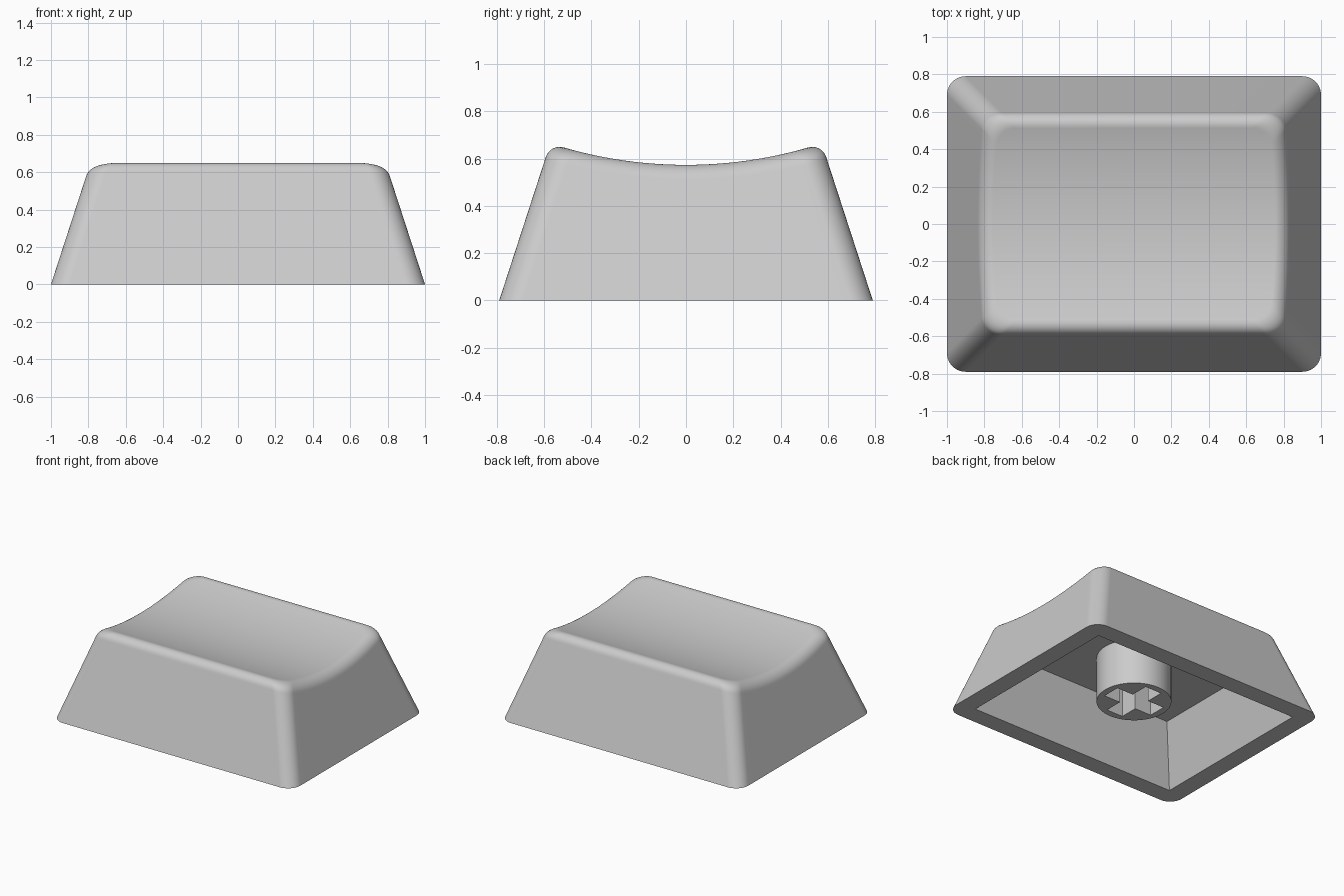
import bpy, bmesh, math

if "Cube" in bpy.data.objects:
    bpy.data.objects.remove(bpy.data.objects["Cube"])

HX, HY = 1.0, 0.79          # half size of the base
TAPER = 0.325               # inward lean of the walls per unit height
CORNER = 0.10               # radius of the upright corners
FILLET = 0.058              # setback of the top edge rounding
DISH_Z, DISH_R = 0.573, 1.85
CEILING = 0.43              # underside of the top

grey = bpy.data.materials.new("light_grey")
grey.diffuse_color = (0.6, 0.6, 0.6, 1)
grey.use_nodes = True
grey.node_tree.nodes["Principled BSDF"].inputs["Base Color"].default_value = grey.diffuse_color


def finish(bm, name):
    bmesh.ops.recalc_face_normals(bm, faces=bm.faces[:])
    mesh = bpy.data.meshes.new(name)
    bm.to_mesh(mesh)
    bm.free()
    mesh.materials.append(grey)
    obj = bpy.data.objects.new(name, mesh)
    bpy.context.collection.objects.link(obj)
    bpy.ops.object.select_all(action='DESELECT')
    obj.select_set(True)
    bpy.context.view_layer.objects.active = obj
    bpy.ops.object.shade_smooth_by_angle(angle=math.radians(35))
    weighted = obj.modifiers.new("even_shading", 'WEIGHTED_NORMAL')
    weighted.keep_sharp = True
    return obj


def loop_edges(bm, verts):
    return [bm.edges.get((a, b)) or bm.edges.new((a, b))
            for a, b in zip(verts, verts[1:] + verts[:1])]


def skin(bm, low, high):
    n = len(low)
    for i in range(n):
        j = (i + 1) % n
        bm.faces.new((low[i], low[j], high[j], high[i]))


def dish(y):
    return DISH_Z + DISH_R - math.sqrt(DISH_R ** 2 - y ** 2)


# Right half of the rounded outline, front to back: (corner side, angle, slide)
ARC, SIDE = 10, 24
half = [(-1, -90 + 90 * i / ARC, 0) for i in range(ARC + 1)]
half += [(0, 0, -1 + 2 * i / SIDE) for i in range(1, SIDE)]
half += [(1, 90 * i / ARC, 0) for i in range(ARC + 1)]


def outline(step, inset):
    end, angle, slide = step
    a = math.radians(angle)
    cx, cy = HX - inset - CORNER, HY - inset - CORNER
    return cx + CORNER * math.cos(a), cy * (end + slide) + CORNER * math.sin(a)


def profile(step):
    """Wall, rounded top edge and start of the dish at one outline step."""
    zc = 0.65
    for _ in range(12):
        zc = dish(outline(step, TAPER * zc)[1])
    low = (TAPER * (zc - FILLET), zc - FILLET)
    mid = (TAPER * zc, zc)
    t_end = TAPER * zc + FILLET
    top = (t_end, dish(outline(step, t_end)[1]))
    pts = [(0, 0), (low[0] - 0.01 * TAPER, low[1] - 0.01)]
    for i in range(9):
        u = i / 8
        w = ((1 - u) ** 2, 2 * u * (1 - u) * 0.72, u ** 2)
        pts.append(tuple((w[0] * low[k] + w[1] * mid[k] + w[2] * top[k]) / sum(w)
                         for k in (0, 1)))
    return [(*outline(step, t), z) for t, z in pts]


# Cap shell: outer walls and rounded top edge
bm = bmesh.new()
columns = [profile(s) for s in half]
rings = []
for level in range(len(columns[0])):
    right = [bm.verts.new(c[level]) for c in columns]
    left = [bm.verts.new((-c[level][0], c[level][1], c[level][2])) for c in columns]
    rings.append(right + left[::-1])
for low, high in zip(rings, rings[1:]):
    skin(bm, low, high)

# Dished top, in strips from side to side
top, n = rings[-1], len(half)
for i in range(n - 1):
    bm.faces.new((top[i], top[i + 1], top[2 * n - 2 - i], top[2 * n - 1 - i]))


# Hollow underside with leaning walls and flat ceiling
def rectangle(hx, hy, z):
    return [bm.verts.new((sx * hx, sy * hy, z))
            for sx, sy in ((1, -1), (1, 1), (-1, 1), (-1, -1))]


mouth = rectangle(0.863, 0.653, 0)
roof = rectangle(0.725, 0.515, CEILING)
skin(bm, mouth, roof)
bm.faces.new(roof)
bmesh.ops.triangle_fill(bm, use_beauty=True,
                        edges=loop_edges(bm, rings[0]) + loop_edges(bm, mouth))
finish(bm, "cap_shell")

# Stem: round post with a cross-shaped socket
bm = bmesh.new()
STEM_R, STEM_Z, ARM, W = 0.255, 0.09, 0.205, 0.068
circle = [bm.verts.new((STEM_R * math.cos(i * math.tau / 64),
                        STEM_R * math.sin(i * math.tau / 64), STEM_Z)) for i in range(64)]
cross = []
for q in range(4):
    c, s = round(math.cos(q * math.pi / 2)), round(math.sin(q * math.pi / 2))
    for x, y in ((ARM, -W), (ARM, W), (W, W)):
        cross.append(bm.verts.new((c * x - s * y, s * x + c * y, STEM_Z)))
bmesh.ops.triangle_fill(bm, use_beauty=True,
                        edges=loop_edges(bm, circle) + loop_edges(bm, cross))
grown = bmesh.ops.extrude_face_region(bm, geom=bm.faces[:], use_keep_orig=True)["geom"]
bmesh.ops.translate(bm, vec=(0, 0, CEILING + 0.005 - STEM_Z),
                    verts=[g for g in grown if isinstance(g, bmesh.types.BMVert)])
finish(bm, "stem")
